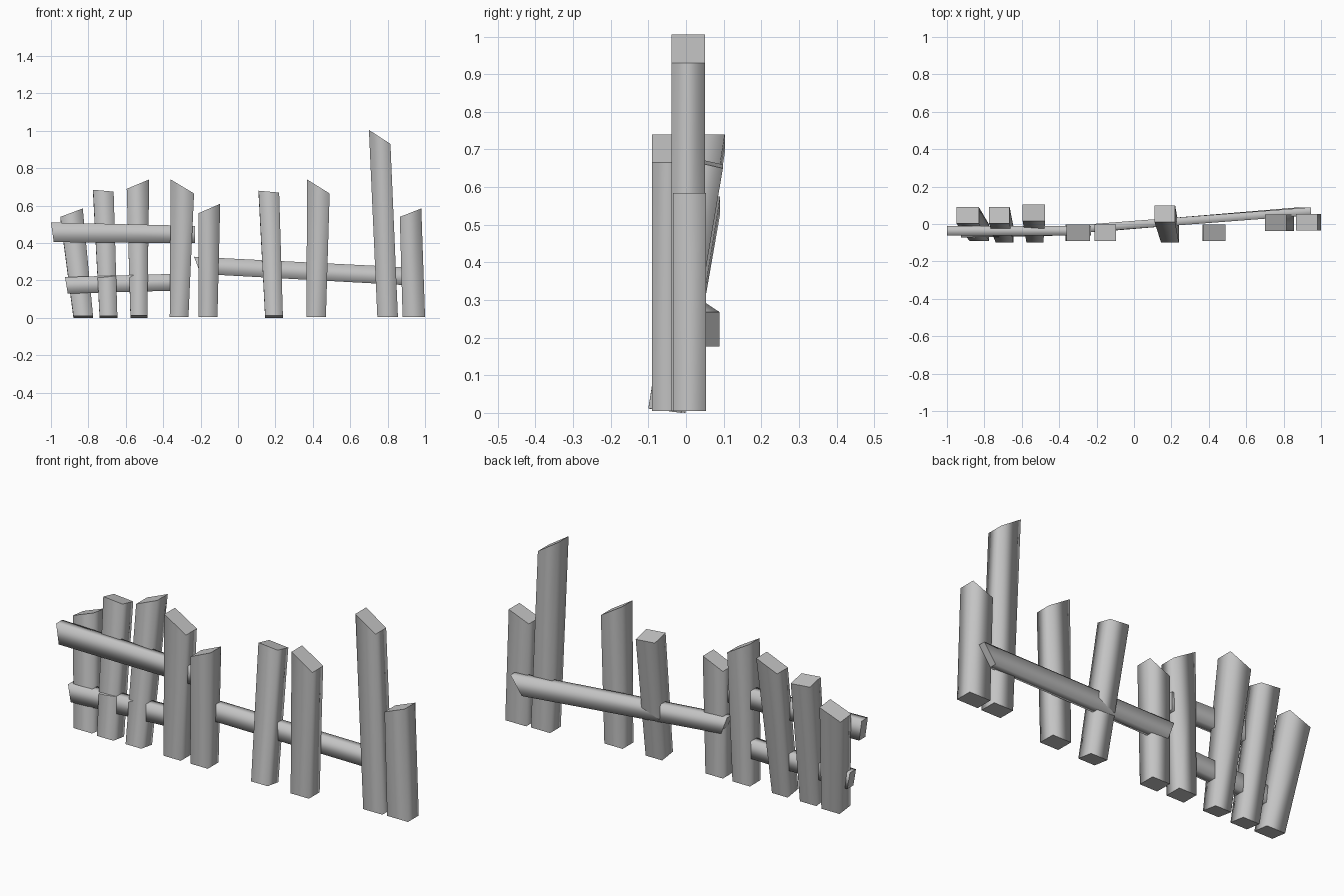
import bpy

# Remove the default cube only
default_cube = bpy.data.objects.get("Cube")
if default_cube:
    bpy.data.objects.remove(default_cube, do_unlink=True)

# Single weathered grey material
grey = bpy.data.materials.new("weathered_grey")
grey.use_nodes = True
colour = (0.55, 0.55, 0.55, 1)
grey.diffuse_color = colour
grey.node_tree.nodes["Principled BSDF"].inputs["Base Color"].default_value = colour


def make_plank(name, start, end):
    """Four-sided plank between two end quads; soft sides, crisp ends."""
    sides = [(i, (i + 1) % 4, (i + 1) % 4 + 4, i + 4) for i in range(4)]
    caps = [(3, 2, 1, 0), (4, 5, 6, 7)]
    mesh = bpy.data.meshes.new(name)
    mesh.from_pydata(start + end, [], sides + caps)
    mesh.materials.append(grey)
    for face in mesh.polygons:
        face.use_smooth = True
    for edge in mesh.edges:
        a, b = edge.vertices
        edge.use_edge_sharp = (a < 4) == (b < 4)
    mesh.update()
    plank = bpy.data.objects.new(name, mesh)
    bpy.context.collection.objects.link(plank)
    return plank


def make_post(name, foot, head, z_left, z_right, y_foot, y_head, drop=0.0):
    """Upright post with a slanted top; foot and head are (x min, x max)."""
    depth = 0.088
    lean = (y_head - y_foot) * 0.11
    lift = 0.005 if lean == 0 else 0.0
    y0, y1 = y_foot, y_foot + depth
    bottom = [(foot[0], y0, lift + lean), (foot[1], y0, lift + lean),
              (foot[1], y1, lift), (foot[0], y1, lift)]
    y0, y1 = y_head, y_head + depth
    top = [(head[0], y0, z_left), (head[1], y0, z_right),
           (head[1], y1, z_right - drop), (head[0], y1, z_left - drop)]
    return make_plank(name, bottom, top)


def make_rail(name, left, right, thickness):
    """Cross rail; each end is (x top, x bottom, z top, z bottom, y centre)."""
    def end_quad(x_top, x_bottom, z_top, z_bottom, y):
        front, back = y - thickness / 2, y + thickness / 2
        return [(x_bottom, front, z_bottom), (x_bottom, back, z_bottom),
                (x_top, back, z_top), (x_top, front, z_top)]
    return make_plank(name, end_quad(*left), end_quad(*right))


# Posts, from the model's right to its left
make_post("leaning_post_outer", (-.88, -.775), (-.95, -.83), .54, .585, -.09, .003, .01)
make_post("leaning_post_middle", (-.74, -.645), (-.775, -.665), .685, .675, -.10, .003, .02)
make_post("leaning_post_inner", (-.575, -.485), (-.595, -.475), .69, .74, -.10, .015)
make_post("tall_post_right", (-.365, -.265), (-.36, -.235), .74, .665, -.09, -.09)
make_post("short_post_centre", (-.21, -.11), (-.21, -.095), .56, .61, -.09, -.09)
make_post("leaning_post_centre", (.145, .24), (.11, .22), .68, .67, -.10, .01, .02)
make_post("tall_post_left", (.365, .47), (.37, .49), .74, .665, -.09, -.09)
make_post("tallest_post", (.745, .855), (.70, .815), 1.005, .93, -.038, -.038)
make_post("short_post_left", (.88, 1.0), (.865, .98), .54, .585, -.035, -.035)

# Cross rails
make_rail("upper_rail", (-1.0, -.985, .51, .405, -.037), (-.23, -.23, .492, .40, -.037), .05)
make_rail("lower_rail", (-.925, -.91, .218, .13, -.047), (-.29, -.29, .237, .147, -.035), .05)
make_rail("long_rail", (-.235, -.20, .327, .235, -.022), (.945, .88, .268, .176, .068), .042)
